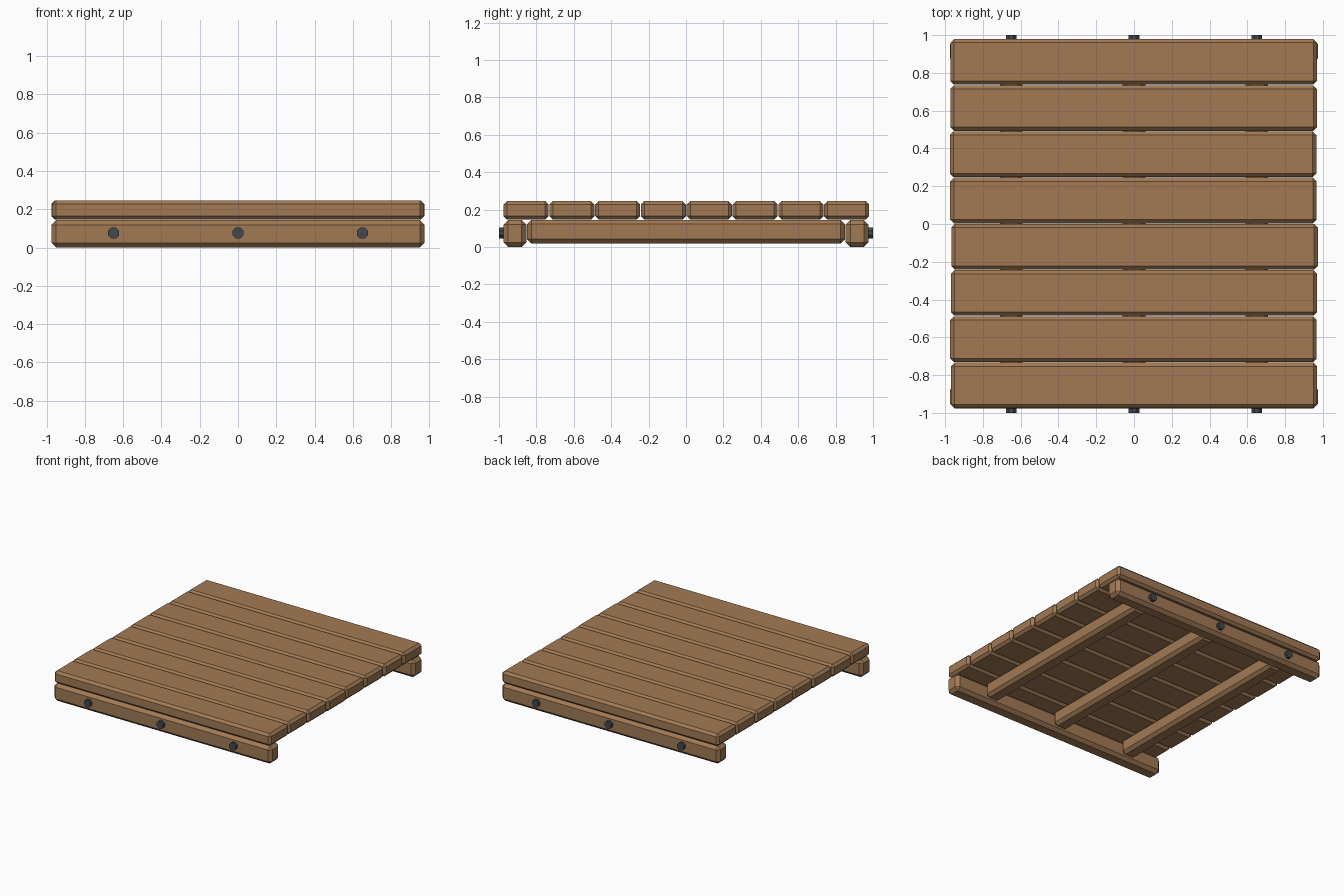
import bpy, math

cube = bpy.data.objects.get("Cube")
if cube:
    bpy.data.objects.remove(cube, do_unlink=True)


def material(name, rgb):
    m = bpy.data.materials.new(name)
    m.use_nodes = True
    m.diffuse_color = (*rgb, 1)
    m.node_tree.nodes["Principled BSDF"].inputs["Base Color"].default_value = (*rgb, 1)
    return m


wood = material("brown wood", (0.36, 0.195, 0.09))
metal = material("dark metal", (0.055, 0.065, 0.08))


def board(name, centre, size, chamfer):
    """A timber with single flat chamfers on every edge."""
    bpy.ops.mesh.primitive_cube_add(size=1, location=centre)
    ob = bpy.context.object
    ob.name = name
    ob.scale = size
    bpy.ops.object.transform_apply(location=False, rotation=False, scale=True)
    bevel = ob.modifiers.new("chamfer", 'BEVEL')
    bevel.width = chamfer
    bevel.segments = 1
    ob.data.materials.append(wood)
    return ob


# Deck planks, slightly uneven at the ends
shifts = (0, -0.003, 0, 0.003, -0.003, -0.005, -0.002, -0.002)
pitch = 0.2448
for i, dx in enumerate(shifts):
    y = (i - 3.5) * pitch + 0.002
    board(f"deck_plank_{i + 1}", (dx, y, 0.196), (1.94, 0.241, 0.1), 0.019)

# Front and back beams, with bolts through them into the joists
for side, y in (("front", -1), ("back", 1)):
    board(f"{side}_beam", (0, y * 0.915, 0.072), (1.95, 0.122, 0.144), 0.025)
    for n, x in enumerate((-0.65, 0, 0.65)):
        bpy.ops.mesh.primitive_cylinder_add(
            vertices=8, radius=0.031, depth=0.06, location=(x, y * 0.97, 0.075),
            rotation=(math.pi / 2, math.pi / 8, 0))
        bolt = bpy.context.object
        bolt.name = f"{side}_bolt_{n + 1}"
        bolt.data.materials.append(metal)

# Joists between the beams
for n, x in enumerate((-0.65, 0, 0.65)):
    board(f"joist_{n + 1}", (x, 0, 0.082), (0.12, 1.7, 0.126), 0.023)
